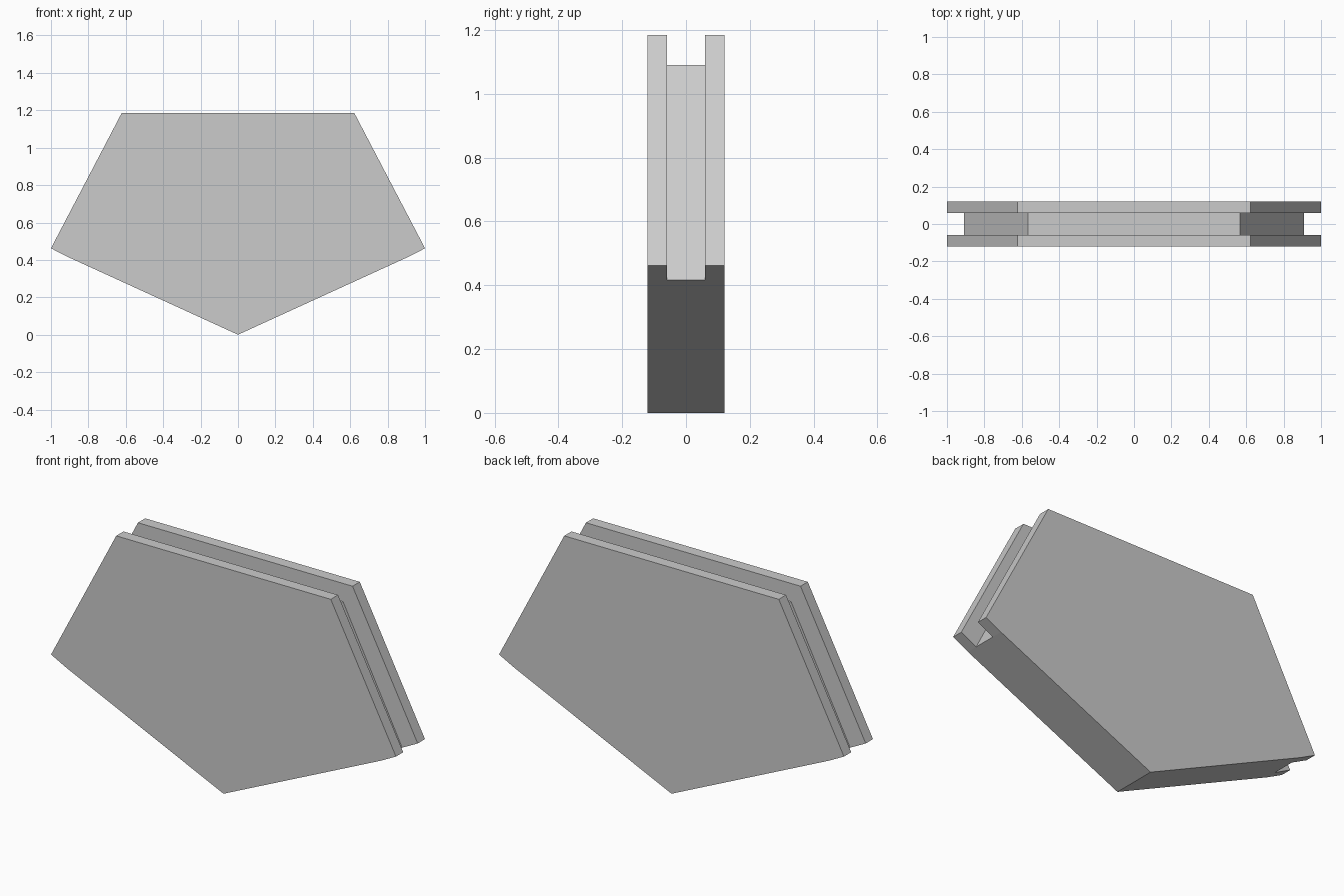
import bpy, bmesh

if "Cube" in bpy.data.objects:
    bpy.data.objects.remove(bpy.data.objects["Cube"])

# Outlines share the lower edges; only the upper edges step in for the groove
tip = (0, 0)
outer = [tip, (0.91, 0.416), (1, 0.462), (0.622, 1.185),
         (-0.622, 1.185), (-1, 0.462), (-0.91, 0.416)]
core = [tip, (0.91, 0.416), (0.91, 0.416), (0.567, 1.09),
        (-0.567, 1.09), (-0.91, 0.416), (-0.91, 0.416)]

# Grooved body: loft the outlines from front to back
sections = [(outer, -0.12), (outer, -0.06), (core, -0.06),
            (core, 0.06), (outer, 0.06), (outer, 0.12)]
bm = bmesh.new()
rings = [[bm.verts.new((x, y, z)) for x, z in pts] for pts, y in sections]
for a, b in zip(rings, rings[1:]):
    for i in range(len(a)):
        j = (i + 1) % len(a)
        bm.faces.new((a[i], a[j], b[j], b[i]))
bm.faces.new(rings[0])
bm.faces.new(rings[-1])

# Merge where the two outlines coincide and clean up flat strips
bmesh.ops.remove_doubles(bm, verts=bm.verts, dist=1e-5)
bmesh.ops.dissolve_limit(bm, angle_limit=0.001, verts=bm.verts, edges=bm.edges)
bmesh.ops.recalc_face_normals(bm, faces=bm.faces)

mesh = bpy.data.meshes.new("grooved_pentagon_plate")
bm.to_mesh(mesh)
bm.free()
plate = bpy.data.objects.new("grooved_pentagon_plate", mesh)
bpy.context.collection.objects.link(plate)
